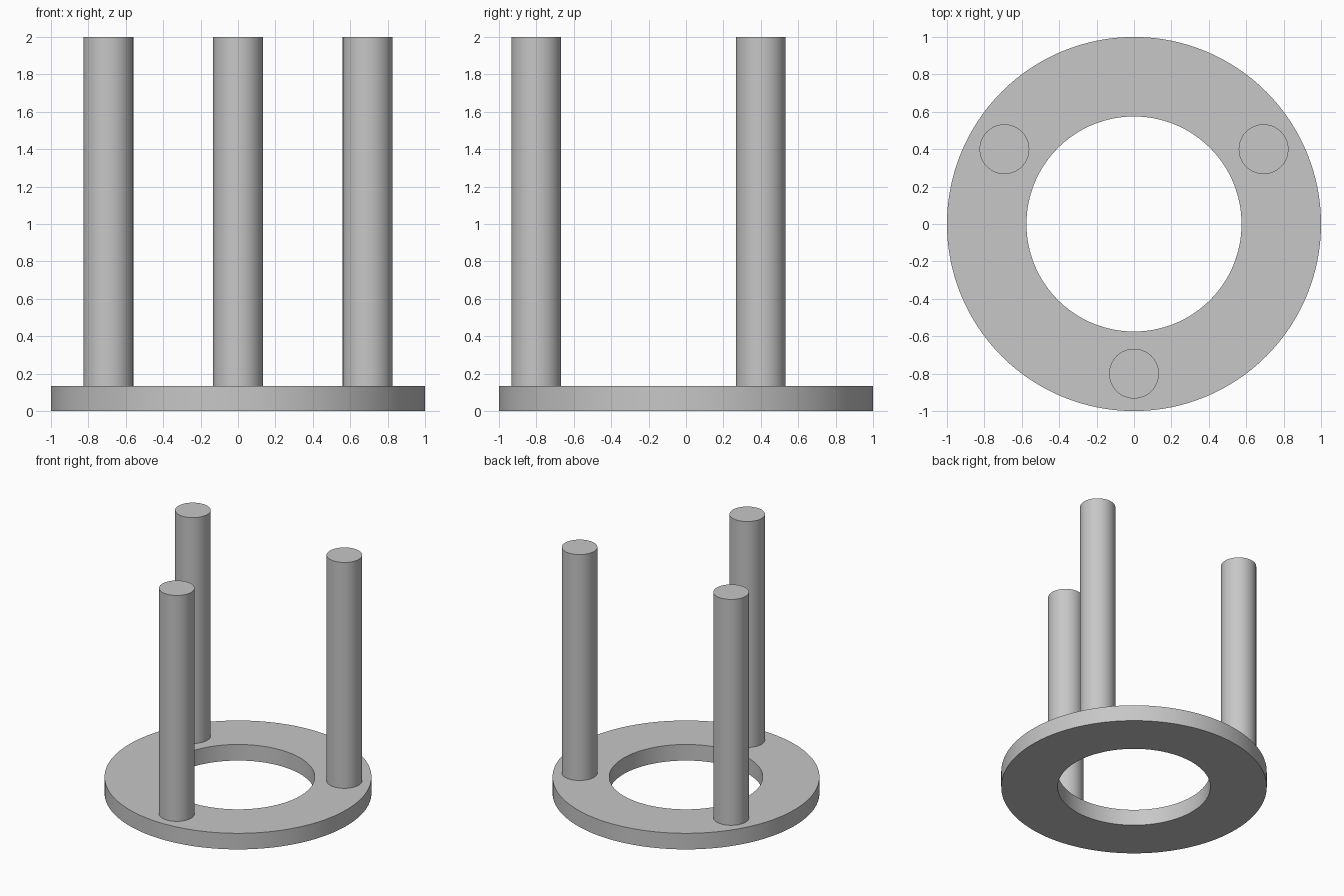
import bpy
import bmesh
import math

cube = bpy.data.objects.get("Cube")
if cube:
    bpy.data.objects.remove(cube, do_unlink=True)

RING_OUTER, RING_INNER, RING_HEIGHT = 1.0, 0.575, 0.133
POST_RADIUS, POST_CIRCLE, TOP = 0.133, 0.8, 2.0

grey = bpy.data.materials.new("light_grey")
grey.use_nodes = True
colour = (0.57, 0.57, 0.57, 1)
grey.diffuse_color = colour
grey.node_tree.nodes["Principled BSDF"].inputs["Base Color"].default_value = colour


def finish(obj):
    obj.data.materials.append(grey)
    bpy.ops.object.select_all(action='DESELECT')
    obj.select_set(True)
    bpy.context.view_layer.objects.active = obj
    bpy.ops.object.shade_smooth_by_angle(angle=math.radians(30))


# Base ring: a rectangular section spun around the z axis
bm = bmesh.new()
section = [bm.verts.new((r, 0, z)) for r, z in (
    (RING_INNER, 0), (RING_OUTER, 0), (RING_OUTER, RING_HEIGHT), (RING_INNER, RING_HEIGHT))]
edges = [bm.edges.new((section[i], section[(i + 1) % 4])) for i in range(4)]
bmesh.ops.spin(bm, geom=section + edges, cent=(0, 0, 0), axis=(0, 0, 1),
               angle=math.tau, steps=128, use_merge=True)
bmesh.ops.remove_doubles(bm, verts=bm.verts[:], dist=0.0001)
bmesh.ops.recalc_face_normals(bm, faces=bm.faces[:])
mesh = bpy.data.meshes.new("base_ring")
bm.to_mesh(mesh)
bm.free()
ring = bpy.data.objects.new("base_ring", mesh)
bpy.context.collection.objects.link(ring)
finish(ring)

# Three upright posts standing on the ring
for name, degrees in (("front_post", -90), ("back_left_post", 30), ("back_right_post", 150)):
    a = math.radians(degrees)
    bpy.ops.mesh.primitive_cylinder_add(
        vertices=64, radius=POST_RADIUS, depth=TOP - RING_HEIGHT,
        location=(POST_CIRCLE * math.cos(a), POST_CIRCLE * math.sin(a), (TOP + RING_HEIGHT) / 2))
    post = bpy.context.object
    post.name = name
    finish(post)
